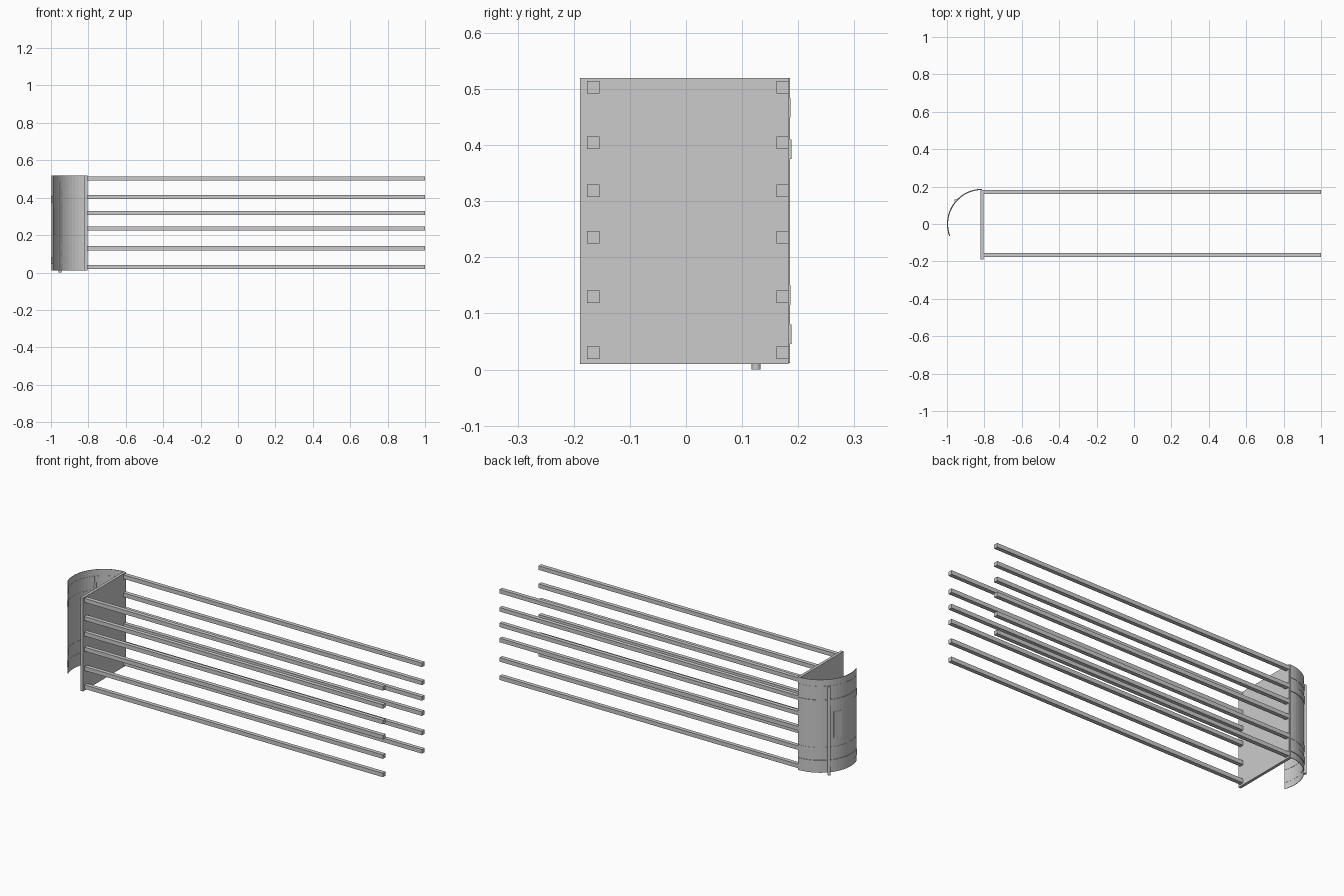
import bpy
import bmesh
from math import cos, sin, radians
from mathutils import Matrix, Vector

cube = bpy.data.objects.get("Cube")
if cube:
    bpy.data.objects.remove(cube, do_unlink=True)

GREY = (0.6, 0.6, 0.6, 1)
grey = bpy.data.materials.new("plain grey")
grey.use_nodes = True
grey.diffuse_color = GREY
grey.node_tree.nodes["Principled BSDF"].inputs["Base Color"].default_value = GREY

CENTRE = Vector((-0.812, 0, 0))
RADIUS = 0.184


def finish(name, bm):
    mesh = bpy.data.meshes.new(name)
    bmesh.ops.recalc_face_normals(bm, faces=bm.faces)
    bm.to_mesh(mesh)
    bm.free()
    mesh.materials.append(grey)
    obj = bpy.data.objects.new(name, mesh)
    bpy.context.collection.objects.link(obj)
    return obj


def box(name, low, high):
    low, high = Vector(low), Vector(high)
    bm = bmesh.new()
    bmesh.ops.create_cube(bm, size=1)
    bmesh.ops.scale(bm, vec=high - low, verts=bm.verts)
    bmesh.ops.translate(bm, vec=(low + high) / 2, verts=bm.verts)
    return finish(name, bm)


def arc_wall(name, inner, outer, bottom, top, start=90, end=200, steps=18):
    """Curved wall: a rectangular section carried round the arc."""
    bm = bmesh.new()
    rings = []
    for i in range(steps + 1):
        a = radians(start + (end - start) * i / steps)
        way = Vector((cos(a), sin(a), 0))
        rings.append([bm.verts.new(CENTRE + way * r + Vector((0, 0, z)))
                      for r, z in ((inner, bottom), (outer, bottom), (outer, top), (inner, top))])
    for a, b in zip(rings, rings[1:]):
        for k in range(4):
            n = (k + 1) % 4
            bm.faces.new((a[k], a[n], b[n], b[k]))
    bm.faces.new(rings[0])
    bm.faces.new(rings[-1])
    return finish(name, bm)


# Flat end plate
box("end_plate", (-0.82, -0.189, 0.01), (-0.805, 0.183, 0.52))

# Two rows of long square bars
for side, y in (("front", -0.165), ("back", 0.172)):
    for i, z in enumerate((0.03, 0.13, 0.236, 0.319, 0.404, 0.503)):
        box(f"{side}_bar_{i + 1}", (-0.806, y - 0.011, z - 0.011), (1, y + 0.011, z + 0.011))

# Curved sheet
arc_wall("curved_sheet", RADIUS - 0.001, RADIUS + 0.001, 0.012, 0.52)

# Raised bands round the sheet
for i, (z, lift) in enumerate(((0.063, 0.004), (0.133, 0.002), (0.393, 0.004), (0.467, 0.002))):
    arc_wall(f"band_{i + 1}", RADIUS - 0.002, RADIUS + lift, z - 0.0175, z + 0.0175)

# Upright rod set into the sheet
bm = bmesh.new()
bmesh.ops.create_cone(bm, cap_ends=True, segments=12, radius1=0.008, radius2=0.008, depth=0.485,
                      matrix=Matrix.Translation((-0.953, 0.125, 0.2425)))
finish("upright_rod", bm)

# Small flat panel beside the rod
arc_wall("side_panel", RADIUS - 0.002, RADIUS + 0.003, 0.2, 0.34, 146, 159, 1)
